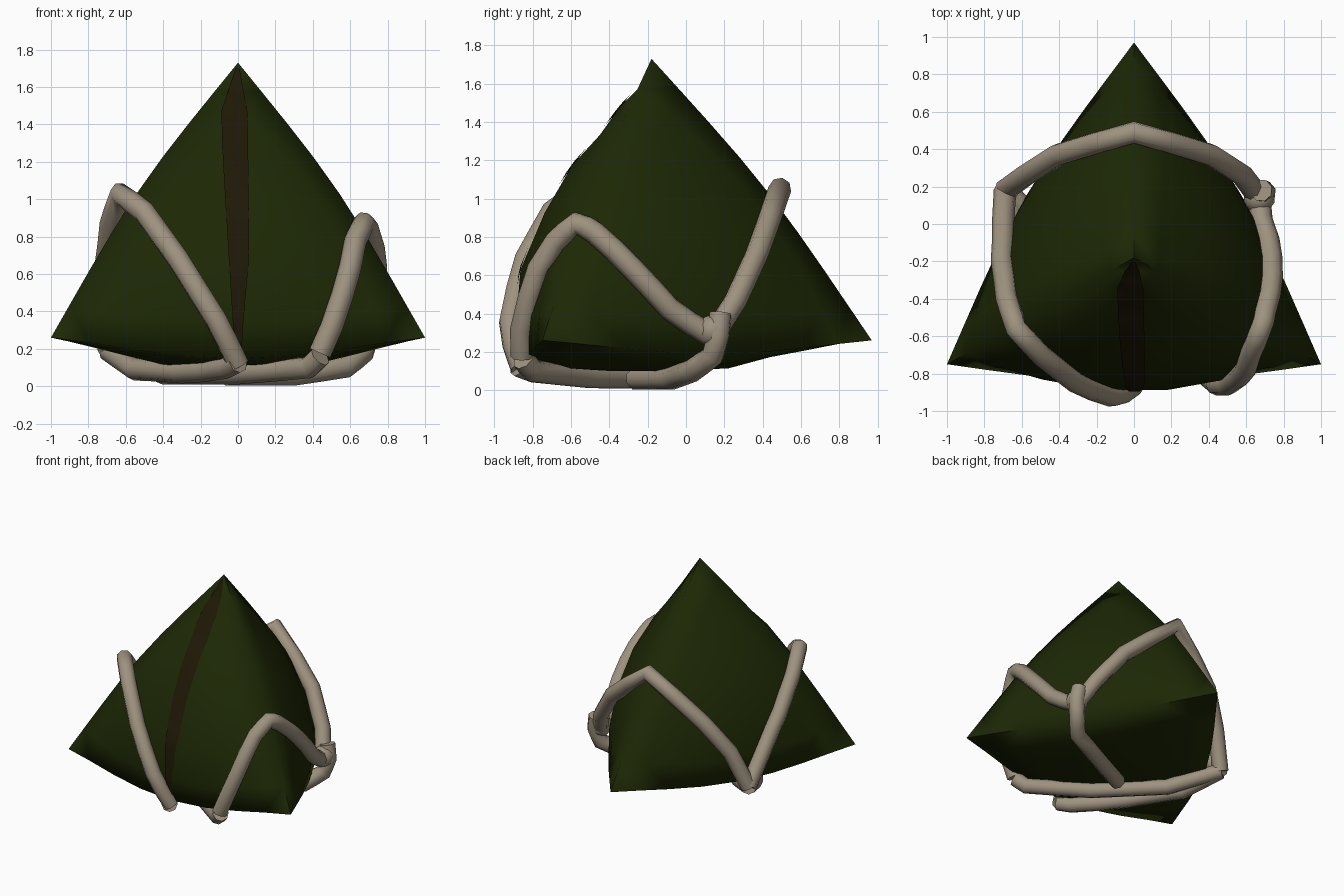
import bpy, bmesh
from itertools import combinations
from mathutils import Vector, Matrix
from mathutils.bvhtree import BVHTree

cube = bpy.data.objects.get("Cube")
if cube:
    bpy.data.objects.remove(cube)


def material(name, rgb):
    m = bpy.data.materials.new(name)
    m.use_nodes = True
    m.diffuse_color = (*rgb, 1)
    bsdf = m.node_tree.nodes["Principled BSDF"]
    bsdf.inputs["Base Color"].default_value = (*rgb, 1)
    bsdf.inputs["Roughness"].default_value = 0.9
    return m


leaf = material("leaf green", (0.012, 0.021, 0.0015))
brown = material("seam brown", (0.013, 0.009, 0.0015))
twine = material("twine beige", (0.345, 0.29, 0.215))


def smooth(ob, angle):
    bpy.ops.object.select_all(action='DESELECT')
    ob.select_set(True)
    bpy.context.view_layer.objects.active = ob
    bpy.ops.object.shade_smooth_by_angle(angle=angle)


def add(name, bm, mat, angle):
    me = bpy.data.meshes.new(name)
    bm.to_mesh(me)
    ob = bpy.data.objects.new(name, me)
    bpy.context.collection.objects.link(ob)
    me.materials.append(mat)
    smooth(ob, angle)


# Leaf body: a four-cornered pyramid whose edges and faces bulge outwards
corners = [Vector(c) for c in ((0, -.18, 1.73), (-1, -.75, .26), (1, -.75, .26), (0, .97, .26))]
centre = Vector((0, -.18, .6))
edge_bulge = {(0, 1): .06, (0, 2): .06, (0, 3): .05, (1, 2): .12, (1, 3): .1, (2, 3): .1}
face_bulge = {(0, 1, 2): .15, (0, 1, 3): .09, (0, 2, 3): .09, (1, 2, 3): .05}
sag = {(1, 2): .05, (1, 3): .02, (2, 3): .02}
weights = Matrix([(*c, 1) for c in corners]).transposed().inverted()

bm = bmesh.new()
verts = [bm.verts.new(c) for c in corners]
for tri in combinations(verts, 3):
    bm.faces.new(tri)
bmesh.ops.subdivide_edges(bm, edges=bm.edges[:], cuts=7, use_grid_fill=True)
for v in bm.verts:
    b = [max(w, 0) for w in weights @ Vector((*v.co, 1))]
    push = sum(k * 4 * b[i] * b[j] for (i, j), k in edge_bulge.items())
    push += sum(k * (27 * b[i] * b[j] * b[l]) ** .7 for (i, j, l), k in face_bulge.items())
    v.co += (v.co - centre).normalized() * push
    # The lower edges sag, and the underside rests flat in the middle
    v.co.z -= sum(k * (4 * b[i] * b[j]) ** 2 for (i, j), k in sag.items())
    v.co.z = max(v.co.z, .1)
bmesh.ops.recalc_face_normals(bm, faces=bm.faces[:])
surface = BVHTree.FromBMesh(bm)
add("leaf_wrap", bm, leaf, 1.6)
bm.free()

# Narrow seam laid on the front face: height, left x, right x
outline = ((1.7, -.012, .008), (1.47, -.09, .05), (1.2, -.08, .055), (.7, -.05, .06),
           (.3, -.025, .025), (.17, -.015, .02))
bm = bmesh.new()
rows = []
for upper, lower in zip(outline, outline[1:]):
    for step in range(9):
        z, left, right = Vector(upper).lerp(Vector(lower), step / 8)
        row = []
        for col in range(5):
            x = left + (right - left) * col / 4
            hit = surface.ray_cast(Vector((x, -3, z)), Vector((0, 1, 0)))[0]
            row.append(bm.verts.new((hit or Vector((x, -.2, z))) - Vector((0, .009, 0))))
        rows.append(row)
for top, low in zip(rows, rows[1:]):
    for i in range(4):
        bm.faces.new((top[i], low[i], low[i + 1], top[i + 1]))
bmesh.ops.remove_doubles(bm, verts=bm.verts[:], dist=.0005)
add("front_seam", bm, brown, .8)
bm.free()


# Twine: tubes that follow short paths and rest on the leaf
def rest(p, lift=.032):
    spot, normal, _, _ = surface.find_nearest(p)
    return spot + normal * lift if (p - spot).dot(normal) < lift else p


def string(name, points, radius=.06):
    path = [Vector(points[0])]
    for a, b in zip(points, points[1:]):
        path += [rest(Vector(a).lerp(Vector(b), .5)), rest(Vector(b))]
    cu = bpy.data.curves.new(name, 'CURVE')
    cu.dimensions = '3D'
    cu.bevel_depth = radius
    cu.bevel_resolution = 2
    cu.use_fill_caps = True
    sp = cu.splines.new('POLY')
    sp.points.add(len(path) - 1)
    for p, co in zip(sp.points, path):
        p.co = (*co, 1)
    ob = bpy.data.objects.new(name, cu)
    bpy.context.collection.objects.link(ob)
    cu.materials.append(twine)
    bpy.ops.object.select_all(action='DESELECT')
    ob.select_set(True)
    bpy.context.view_layer.objects.active = ob
    bpy.ops.object.convert(target='MESH')
    smooth(bpy.context.object, 1.2)


knot = (.67, .14, .28)
left_turn = (-.69, .18, .19)
front_low = (0, -.88, .13)
right_low = (.44, -.85, .16)
half = [(.58, .26, .47), (.41, .37, .71)]

string("back_string", [knot, *half, (0, .49, 1.05)]
       + [(-x, y, z) for x, y, z in reversed(half)] + [left_turn])
string("left_string", [left_turn, (-.7, 0, .42), (-.7, -.2, .65), (-.68, -.4, .87), (-.63, -.56, 1.03),
                       (-.5, -.7, .93), (-.32, -.84, .68), (-.12, -.91, .36), front_low])
string("right_string", [knot, (.69, -.1, .42), (.7, -.3, .63), (.69, -.48, .82), (.67, -.57, .87),
                        (.62, -.67, .77), (.55, -.78, .48), right_low])
string("bottom_string_right", [right_low, (.38, -.8, .1), (0, -.5, .07), (-.4, -.1, .07), left_turn])
string("bottom_string_left", [front_low, (-.06, -.8, .1), (-.3, -.45, .08), (-.55, -.1, .09), left_turn])
string("knot_string", [(.68, .18, .4), (.7, .17, .29), (.67, .14, .18), (.57, .03, .1),
                       (.3, -.08, .06), (-.06, -.26, .06)])

# Knot where the strings meet
bm = bmesh.new()
bmesh.ops.create_icosphere(bm, subdivisions=2, radius=.085, matrix=Matrix.Translation((.67, .14, .31)))
add("knot", bm, twine, .7)
bm.free()
